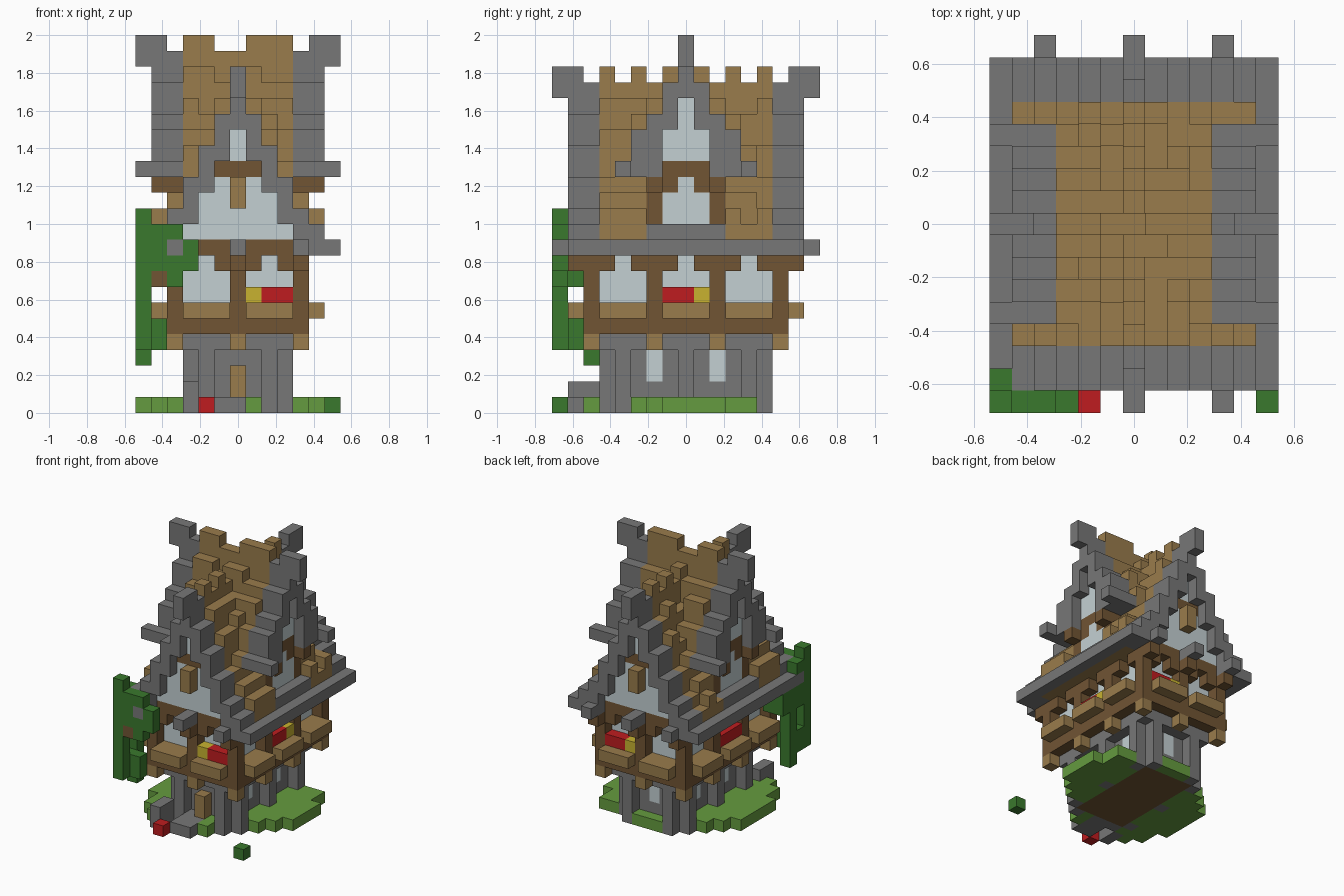
import bpy, bmesh, random
from mathutils import Vector

if "Cube" in bpy.data.objects:
    bpy.data.objects.remove(bpy.data.objects["Cube"])

random.seed(4)
U = 1 / 12  # block size
COLOURS = {
    "stone_grey": (.185, .185, .185), "light_wood": (.32, .2, .072),
    "dark_wood": (.165, .09, .034), "pale_plaster": (.55, .63, .65),
    "flower_red": (.52, .012, .014), "flower_yellow": (.58, .45, .03),
    "leaf_green": (.042, .19, .026), "grass_green": (.13, .33, .05),
}
NAMES = list(COLOURS)
MATS = []
for name, rgb in COLOURS.items():
    m = bpy.data.materials.new(name)
    m.use_nodes = True
    m.diffuse_color = (*rgb, 1)
    m.node_tree.nodes["Principled BSDF"].inputs["Base Color"].default_value = (*rgb, 1)
    MATS.append(m)
GREY, TAN, BROWN, PALE, RED, YELLOW, LEAF, GRASS = range(len(NAMES))

cells = {}  # block position -> (part, colour)


def span(r):
    return range(r, r + 1) if isinstance(r, int) else range(r[0], r[1] + 1)


def box(part, colour, x, y, z, mirror=""):
    """Fill a block of cells, optionally mirrored across x and/or y."""
    for sx in ((1, -1) if "x" in mirror else (1,)):
        for sy in ((1, -1) if "y" in mirror else (1,)):
            for i in span(x):
                for j in span(y):
                    for k in span(z):
                        cells[i * sx, j * sy, k] = (part, colour)


# Ground: roughly round lawn
box("lawn", GRASS, 3, (-3, 3), 0, "x")
box("lawn", GRASS, 4, (-3, 4), 0)
box("lawn", GRASS, 5, (-2, 4), 0)
box("lawn", GRASS, 6, (-1, 2), 0)
box("lawn", GRASS, -4, (-6, 3), 0)
box("lawn", GRASS, -5, (-5, 2), 0)
box("lawn", GRASS, -6, (-3, 1), 0)
box("lawn", GRASS, -3, (-6, -5), 0)
box("lawn", GRASS, (-2, 2), 5, 0, "y")
box("lawn", GRASS, 1, -6, 0)
box("path", GREY, (-1, 0), (-7, -5), 0)
box("boulder", GREY, -3, (-7, -6), (0, 1))
box("ground_flower", RED, -2, -8, 0)
box("small_bush", LEAF, 6, -8, 0)

# Ground floor: walls with projecting pillars, windows, door
box("ground_floor", BROWN, (-2, 2), (-4, 4), 0)
box("ground_wall", GREY, 2, (-4, 4), (1, 4), "x")
box("ground_wall", GREY, (-2, 2), 4, (1, 4), "y")
box("ground_wall", GREY, (-3, 3), (-5, 5), 4)
for j in (0, 4):
    box("ground_pillar", GREY, 3, j, (0, 4), "xy")
box("ground_pillar", GREY, 2, 5, (0, 4), "xy")
box("ground_window", PALE, 2, 2, (2, 3), "xy")
box("ground_window", PALE, 0, 4, (2, 3))
box("door", TAN, 0, -5, (1, 2))

# Upper floor: timber frame with plaster behind
box("floor_beam", BROWN, (-4, 4), (-6, 6), 5)
box("upper_wall", PALE, 3, (-5, 5), (6, 9), "x")
box("upper_wall", PALE, (-3, 3), 5, (6, 9), "y")
box("timber_frame", BROWN, 4, (-6, 6), 9, "x")
box("timber_frame", BROWN, (-4, 4), 6, (9, 10), "y")
for j in (2, 6):
    box("timber_frame", BROWN, 4, j, (6, 9), "xy")
    box("bracket", TAN, 4, j, 4, "xy")
box("timber_frame", BROWN, 0, 6, (6, 9), "y")
box("bracket", TAN, 0, 6, 4, "y")
for i in (0, 4):
    box("eave_bracket", BROWN, i, 7, 9, "xy")
    box("beam_end", GREY, i, (7, 8), 10, "xy")
for c in (-4, 0, 4):  # side window sills
    box("window_sill", TAN, (4, 5), (c - 1, c + 1), 6, "x")
    cells.pop((4, c, 9)), cells.pop((-4, c, 9))
box("window_sill", TAN, (1, 3), (6, 7), 6, "xy")
for i in (-2, 2):
    cells.pop((i, 6, 9)), cells.pop((i, -6, 9))
box("flowers", RED, 4, (-1, 1), 7, "x")
box("flowers", YELLOW, 4, 1, 7)
box("flowers", RED, (2, 3), 6, 7, "y")
box("flowers", YELLOW, 1, 6, 7, "y")

# Front-to-back roof: grey rims, shingled wood between
LONG = [(max(10, 18 - 2 * i), max(20 - 2 * i, 16 - i)) for i in range(7)]
for i in range(-6, 7):
    low, high = LONG[abs(i)]
    for j in range(-7, 8):
        wood = abs(j) <= 5 and abs(i) < 6
        bump = (j % 2 if i == 0 else random.random() < .45) if wood else 0
        box("long_roof", TAN if wood else GREY, i, j, (low, high + int(bump)))
box("roof_finial", GREY, 0, (7, 8), (20, 21), "y")

# Side-to-side roof, higher
CROSS = [(20, 22), (18, 20), (15, 18), (15, 17), (15, 15)]
for j in range(-4, 5):
    low, high = CROSS[abs(j)]
    for i in range(-5, 6):
        wood = abs(i) <= 3
        bump = (i in (-3, -2, 1, 2, 3) if j == 0 else random.random() < .4) if wood else 0
        box("cross_roof", TAN if wood else GREY, i, j, (low, high + int(bump)))
box("roof_finial", GREY, (5, 6), 0, (22, 23), "x")
box("cross_eave", GREY, 6, 4, 15, "xy")

# Front and back gables
for i in range(4):
    box("gable_wall", PALE, i, 6, (11, 17 - 2 * i), "xy")
box("gable_beam", BROWN, (-1, 1), 6, 15, "y")
box("gable_post", TAN, 0, 7, (13, 14), "y")

# Side dormers
box("dormer_sill", GREY, 5, (-2, 2), 11, "x")
for j in range(-2, 3):
    for s in (-1, 1):
        cells.pop((5 * s, j, 12), None)
box("dormer_frame", BROWN, (3, 4), 2, (12, 14), "xy")
box("dormer_frame", BROWN, 4, (-1, 1), (14, 15), "x")
box("dormer_frame", BROWN, 5, 2, 14, "xy")
box("dormer_window", PALE, 4, (-1, 1), (12, 13), "x")
box("dormer_window", PALE, 4, 0, 14, "x")
box("dormer_wall", PALE, 4, (-1, 1), (16, 17), "x")
box("dormer_wall", PALE, 4, 0, (18, 19), "x")

# Climbing vine on the front corner
box("vine", LEAF, -6, -8, (4, 12))
box("vine", LEAF, (-5, -4), -8, (9, 11))
box("vine", LEAF, -3, -8, (9, 10))
box("vine", LEAF, -4, -8, 8)
box("vine", LEAF, -6, -7, (8, 9))
box("vine", LEAF, -6, -7, 11)
box("vine", LEAF, (-6, -5), -7, (4, 5))
box("vine", LEAF, -6, -6, (3, 9))
box("vine", LEAF, (-6, -5), (-6, -5), (8, 9))
box("vine_branch", BROWN, -5, -8, 8)
box("beam_end", GREY, -4, -8, 10)

# Turn the blocks into one mesh per part, outer faces only
AXES = [Vector(a) for a in ((1, 0, 0), (0, 1, 0), (0, 0, 1))]
parts = {}
for pos, (part, colour) in cells.items():
    parts.setdefault(part, []).append((Vector(pos), colour))
for part, blocks in parts.items():
    bm = bmesh.new()
    used = sorted({c for _, c in blocks})
    for p, colour in blocks:
        centre = (p + Vector((0, 0, .5))) * U
        for a in range(3):
            for s in (-1, 1):
                n = AXES[a] * s
                if tuple(int(v) for v in p + n) in cells:
                    continue
                u, v = AXES[(a + 1) % 3], AXES[(a + 2) % 3] * s
                mid = centre + n * U / 2
                ring = (-u - v, u - v, u + v, v - u)
                face = bm.faces.new([bm.verts.new(mid + d * U / 2) for d in ring])
                face.material_index = used.index(colour)
    bmesh.ops.remove_doubles(bm, verts=bm.verts, dist=.001)
    mesh = bpy.data.meshes.new(part)
    bm.to_mesh(mesh)
    bm.free()
    for c in used:
        mesh.materials.append(MATS[c])
    bpy.context.collection.objects.link(bpy.data.objects.new(part, mesh))
